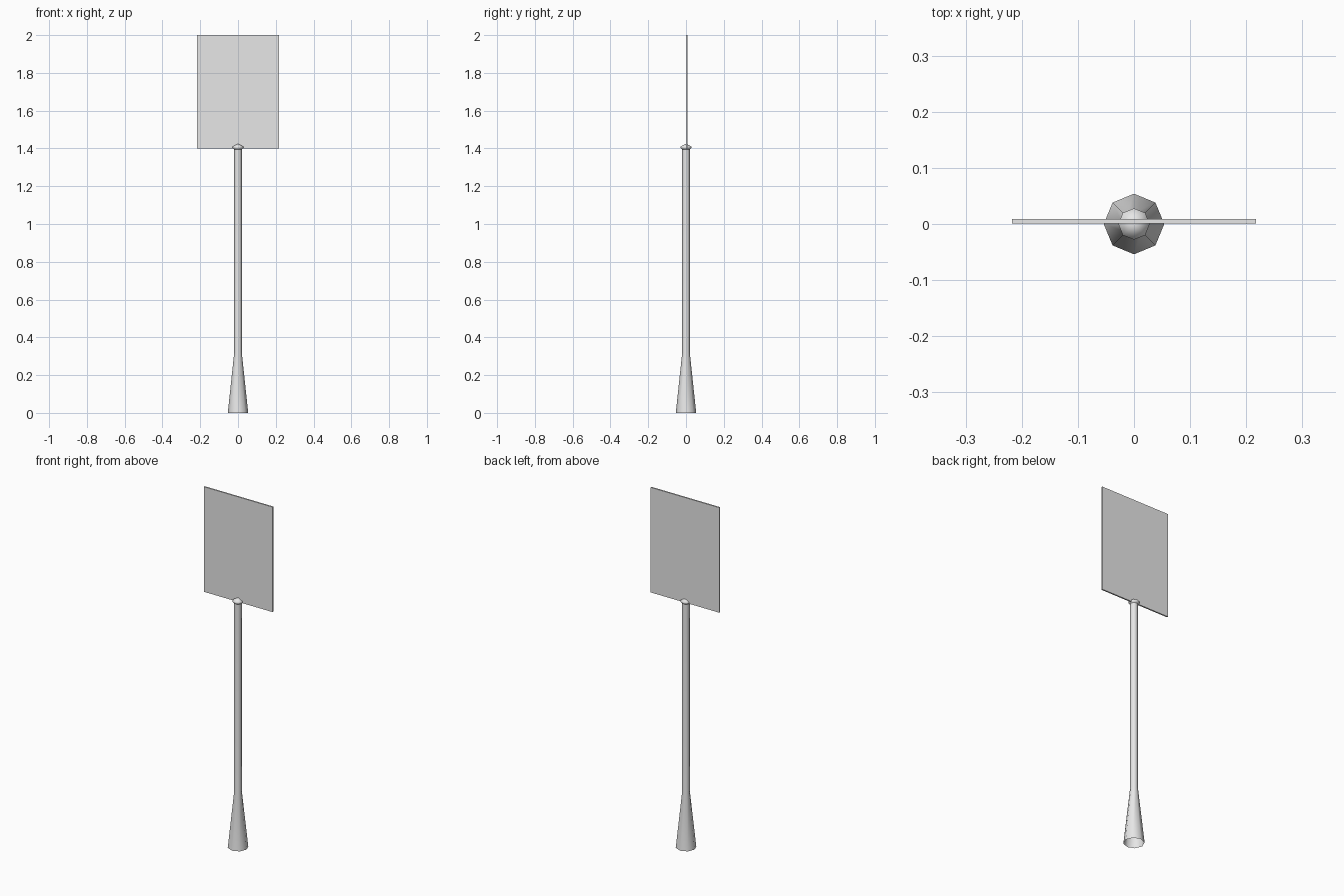
import bpy
import bmesh
from math import cos, sin, tau

cube = bpy.data.objects.get("Cube")
if cube:
    bpy.data.objects.remove(cube, do_unlink=True)

# One plain grey for everything
grey = bpy.data.materials.new("light_grey")
grey.use_nodes = True
colour = (0.8, 0.8, 0.8, 1)
grey.diffuse_color = colour
grey.node_tree.nodes["Principled BSDF"].inputs["Base Color"].default_value = colour

SIDES = 8


def add_object(name, bm):
    bmesh.ops.recalc_face_normals(bm, faces=bm.faces[:])
    mesh = bpy.data.meshes.new(name)
    bm.to_mesh(mesh)
    bm.free()
    mesh.materials.append(grey)
    obj = bpy.data.objects.new(name, mesh)
    bpy.context.scene.collection.objects.link(obj)
    return obj


def lathe(name, profile, tip=None):
    """Eight-sided turned shell, open at the bottom, optionally closed by a tip."""
    bm = bmesh.new()
    rings = [[bm.verts.new((r * cos(tau * i / SIDES), r * sin(tau * i / SIDES), z))
              for i in range(SIDES)] for r, z in profile]
    for low, high in zip(rings, rings[1:]):
        for i in range(SIDES):
            j = (i + 1) % SIDES
            bm.faces.new((low[i], low[j], high[j], high[i]))
    if tip is not None:
        top = bm.verts.new((0, 0, tip))
        for i in range(SIDES):
            bm.faces.new((rings[-1][i], rings[-1][(i + 1) % SIDES], top))
    for face in bm.faces:
        face.smooth = True
    return add_object(name, bm)


# Post: flared hollow foot running into a straight pole
lathe("post", [(0.054, 0), (0.02, 0.32), (0.02, 1.4)])

# Cap: small collar with a shallow pointed top
lathe("post_cap", [(0.02, 1.395), (0.028, 1.402), (0.028, 1.41)], tip=1.425)

# Sign panel: thin upright plate
bm = bmesh.new()
bmesh.ops.create_cube(bm, size=1)
bmesh.ops.scale(bm, verts=bm.verts[:], vec=(0.434, 0.008, 0.6))
bmesh.ops.translate(bm, verts=bm.verts[:], vec=(0, 0.005, 1.7))
add_object("sign_panel", bm)
